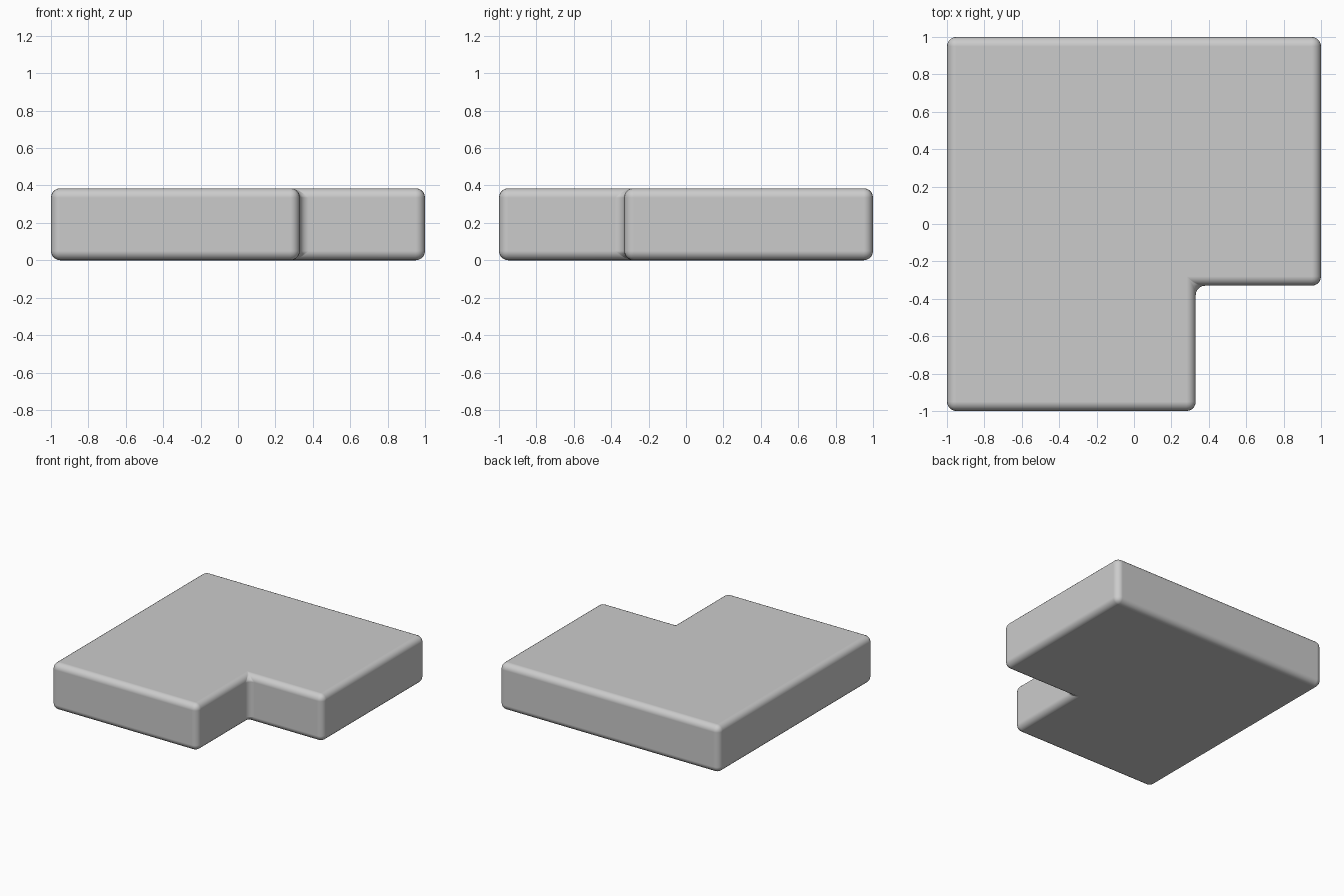
import bpy, bmesh

if "Cube" in bpy.data.objects:
    bpy.data.objects.remove(bpy.data.objects["Cube"])

HEIGHT = 0.385
INNER = 0.33
RADIUS = 0.05

# L-shaped outline of the slab, counter-clockwise from front left
outline = [(-1, -1), (INNER, -1), (INNER, -INNER), (1, -INNER), (1, 1), (-1, 1)]

# Extrude the outline into a solid slab
bm = bmesh.new()
base = bm.faces.new([bm.verts.new((x, y, 0)) for x, y in outline])
top = bmesh.ops.extrude_face_region(bm, geom=[base])
bmesh.ops.translate(bm, vec=(0, 0, HEIGHT),
                    verts=[v for v in top["geom"] if isinstance(v, bmesh.types.BMVert)])
bmesh.ops.recalc_face_normals(bm, faces=bm.faces)
mesh = bpy.data.meshes.new("corner_slab")
bm.to_mesh(mesh)
bm.free()
slab = bpy.data.objects.new("corner_slab", mesh)
bpy.context.collection.objects.link(slab)

# Round every edge, including the inner corner
bevel = slab.modifiers.new("rounded_edges", "BEVEL")
bevel.width = RADIUS
bevel.segments = 5
bevel.limit_method = "ANGLE"
bevel.harden_normals = True

# Smooth shading over the rounded edges
bpy.context.view_layer.objects.active = slab
slab.select_set(True)
bpy.ops.object.shade_smooth_by_angle()
